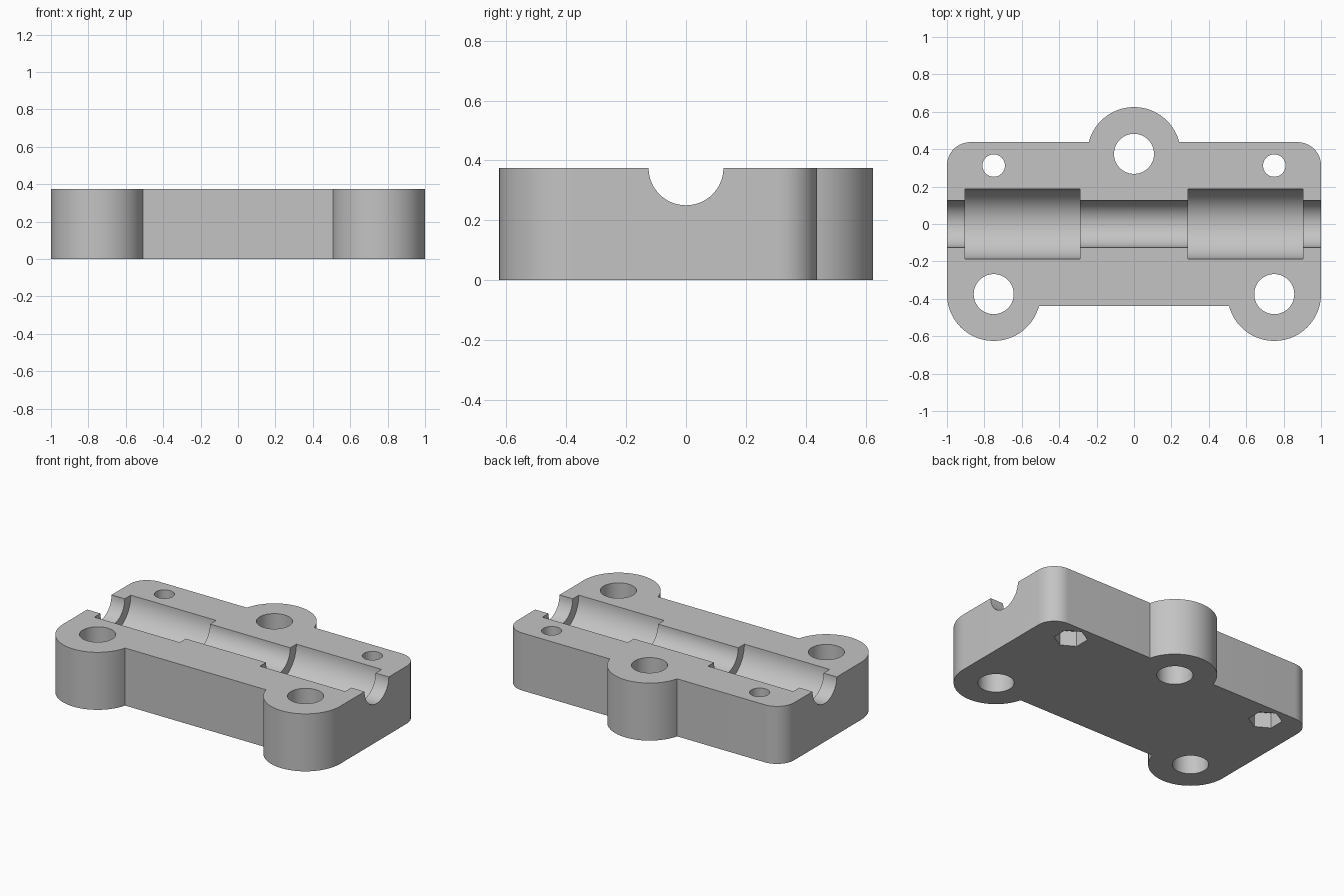
import bpy, bmesh
from math import radians, cos, sin, asin, degrees
from mathutils import Matrix

cube = bpy.data.objects.get("Cube")
if cube:
    bpy.data.objects.remove(cube, do_unlink=True)

HEIGHT = 0.375      # block thickness
SIDE = 0.4375       # half depth of the plate
LOBE = 0.25         # ear radius
LOBE_Y = 0.375      # ear centre distance from the axis

grey = bpy.data.materials.new("plain grey")
grey.use_nodes = True
colour = (0.55, 0.55, 0.55, 1)
grey.diffuse_color = colour
grey.node_tree.nodes["Principled BSDF"].inputs["Base Color"].default_value = colour


def make_object(name, bm):
    bmesh.ops.recalc_face_normals(bm, faces=bm.faces[:])
    mesh = bpy.data.meshes.new(name)
    bm.to_mesh(mesh)
    bm.free()
    obj = bpy.data.objects.new(name, mesh)
    bpy.context.collection.objects.link(obj)
    return obj


def arc(cx, cy, r, start, end, steps):
    angles = [radians(start + (end - start) * i / steps) for i in range(steps + 1)]
    return [(cx + r * cos(a), cy + r * sin(a)) for a in angles]


# Plate outline: right half, from the front ear to the back ear, then mirrored
cut = degrees(asin((SIDE - LOBE_Y) / LOBE))
half = arc(0.75, -LOBE_Y, LOBE, 180 + cut, 360, 40)
half += arc(0.875, SIDE - 0.125, 0.125, 0, 90, 16)
half += arc(0, LOBE_Y, LOBE, cut, 90, 20)
outline = half + [(-x, y) for x, y in reversed(half[:-1])]

bm = bmesh.new()
base = bm.faces.new([bm.verts.new((x, y, 0)) for x, y in outline])
top = bmesh.ops.extrude_face_region(bm, geom=[base])
bmesh.ops.translate(bm, vec=(0, 0, HEIGHT),
                    verts=[v for v in top["geom"] if isinstance(v, bmesh.types.BMVert)])
block = make_object("bearing_block", bm)
block.data.materials.append(grey)


def subtract(name, r, length, centre, sides=64, along_x=False):
    """Cut a prism or cylinder out of the block."""
    turn = Matrix.Rotation(radians(90), 4, 'Y') if along_x else Matrix.Identity(4)
    bm = bmesh.new()
    bmesh.ops.create_cone(bm, cap_ends=True, segments=sides, radius1=r, radius2=r,
                          depth=length, matrix=Matrix.Translation(centre) @ turn)
    cutter = make_object(name, bm)
    cutter.data.materials.append(grey)
    cutter.hide_render = True
    mod = block.modifiers.new(name, 'BOOLEAN')
    mod.operation = 'DIFFERENCE'
    mod.solver = 'EXACT'
    mod.object = cutter
    bpy.context.view_layer.objects.active = block
    bpy.ops.object.modifier_apply(modifier=name)
    bpy.data.objects.remove(cutter, do_unlink=True)


# Rod channel along the full width
subtract("rod_channel", 0.125, 3, (0, 0, HEIGHT), along_x=True)
# Mounting hole in the back ear
subtract("back_ear_hole", 0.107, 1, (0, LOBE_Y, 0.2))
for s in (-1, 1):
    # Bearing seat, front ear hole, screw hole and hexagonal nut pocket
    subtract("bearing_seat", 0.1875, 0.615, (s * 0.597, 0, HEIGHT), along_x=True)
    subtract("front_ear_hole", 0.107, 1, (s * 0.75, -LOBE_Y, 0.2))
    subtract("screw_hole", 0.06, 1, (s * 0.75, 0.3125, 0.2), sides=32)
    # Vertices of the pocket point along x
    subtract("nut_pocket", 0.1, 0.2, (s * 0.75, 0.3125, 0), sides=6)

bpy.ops.object.select_all(action='DESELECT')
block.select_set(True)
bpy.context.view_layer.objects.active = block
bpy.ops.object.shade_smooth_by_angle(angle=radians(30))
